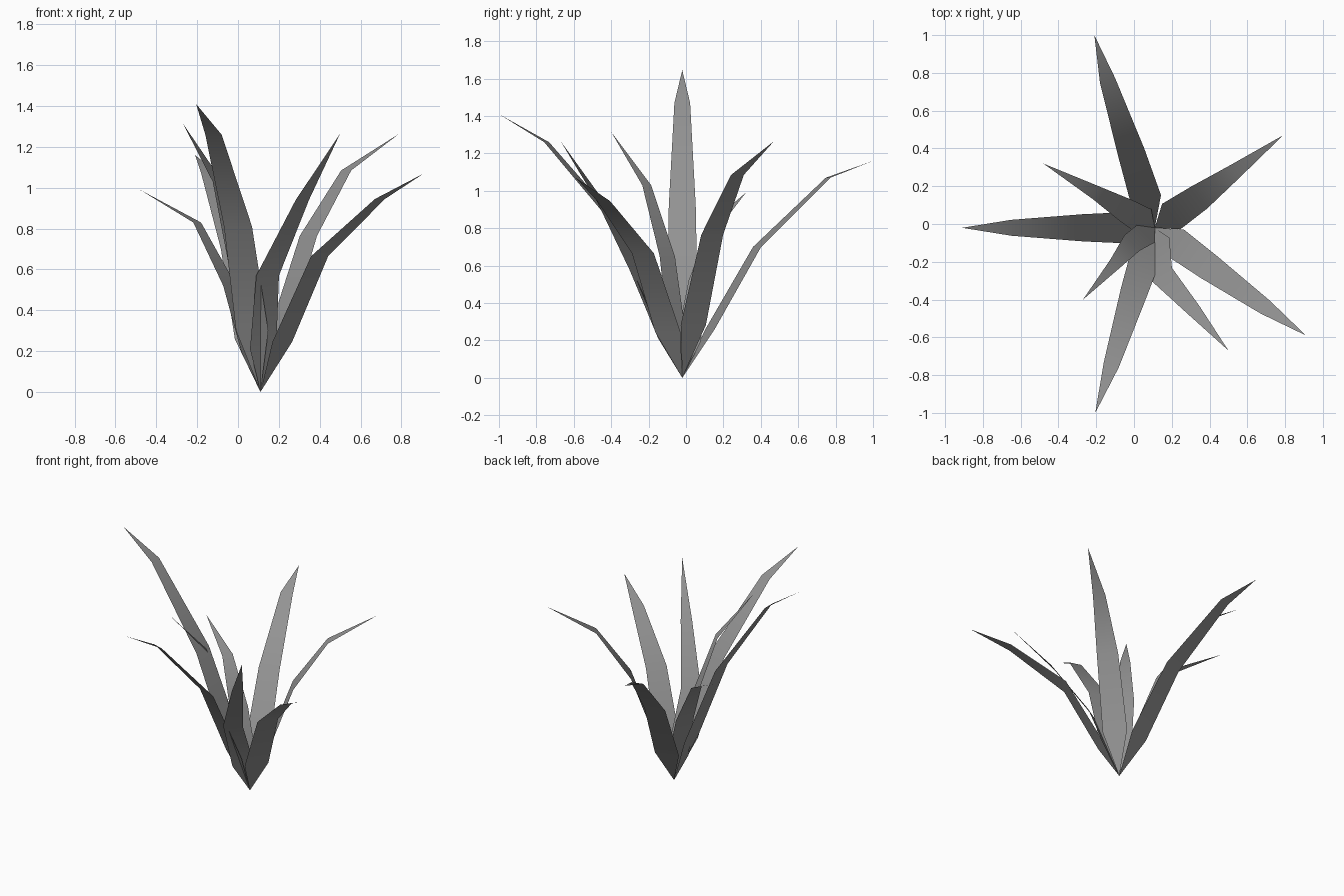
import bpy
import bmesh
from mathutils import Vector

default_cube = bpy.data.objects.get("Cube")
if default_cube:
    bpy.data.objects.remove(default_cube, do_unlink=True)


def make_material(name, colour):
    material = bpy.data.materials.new(name)
    material.use_nodes = True
    material.diffuse_color = colour
    shader = material.node_tree.nodes["Principled BSDF"]
    shader.inputs["Base Color"].default_value = colour
    shader.inputs["Roughness"].default_value = 0.9
    return material


leaf_grey = make_material("leaf grey", (0.29, 0.29, 0.29, 1))
ROOT = Vector((0.11, -0.02, 0))
HALF_WIDTHS = (0.083, 0.072, 0.042)  # low, middle and upper parts of a leaf


def make_leaf(name, middle, upper, tip, width=1.0):
    """A thin folded ribbon that starts and ends in a point."""
    middle, upper, tip = Vector(middle), Vector(upper), Vector(tip)
    low = ROOT.lerp(middle, 0.37)
    reach = tip - ROOT
    side = Vector((-reach.y, reach.x, 0)).normalized()

    bm = bmesh.new()
    root_vert = bm.verts.new(ROOT)
    tip_vert = bm.verts.new(tip)
    rows = []
    for centre, half in zip((low, middle, upper), HALF_WIDTHS):
        offset = side * half * width
        rows.append((bm.verts.new(centre - offset), bm.verts.new(centre + offset)))

    bm.faces.new((root_vert, rows[0][0], rows[0][1]))
    for (right_a, left_a), (right_b, left_b) in zip(rows, rows[1:]):
        bm.faces.new((right_a, right_b, left_b, left_a))
    bm.faces.new((rows[-1][0], tip_vert, rows[-1][1]))
    for face in bm.faces:
        face.smooth = True

    mesh = bpy.data.meshes.new(name)
    bm.to_mesh(mesh)
    bm.free()
    mesh.materials.append(leaf_grey)
    leaf = bpy.data.objects.new(name, mesh)
    bpy.context.collection.objects.link(leaf)
    return leaf


# Leaves fan out around the shared root
make_leaf("back_leaf", (-.015, .38, .7), (-.14, .76, 1.07), (-.21, 1, 1.16))
make_leaf("back_left_leaf", (.345, .14, .765), (.53, .275, 1.085), (.79, .47, 1.265))
make_leaf("front_left_leaf", (.4, -.23, .665), (.695, -.44, .945), (.91, -.59, 1.07))
make_leaf("front_inner_leaf", (.145, -.265, .57), (.315, -.455, .94), (.5, -.67, 1.265), 0.9)
make_leaf("front_leaf", (0, -.36, .81), (-.12, -.745, 1.26), (-.205, -1, 1.41))
make_leaf("front_right_leaf", (-.01, -.1, .65), (-.1, -.21, 1.03), (-.27, -.4, 1.315), 0.8)
make_leaf("right_leaf", (-.27, -.02, .92), (-.65, -.02, 1.47), (-.91, -.02, 1.645))
make_leaf("back_right_leaf", (-.04, .07, .52), (-.2, .165, .83), (-.48, .32, .99), 0.9)
